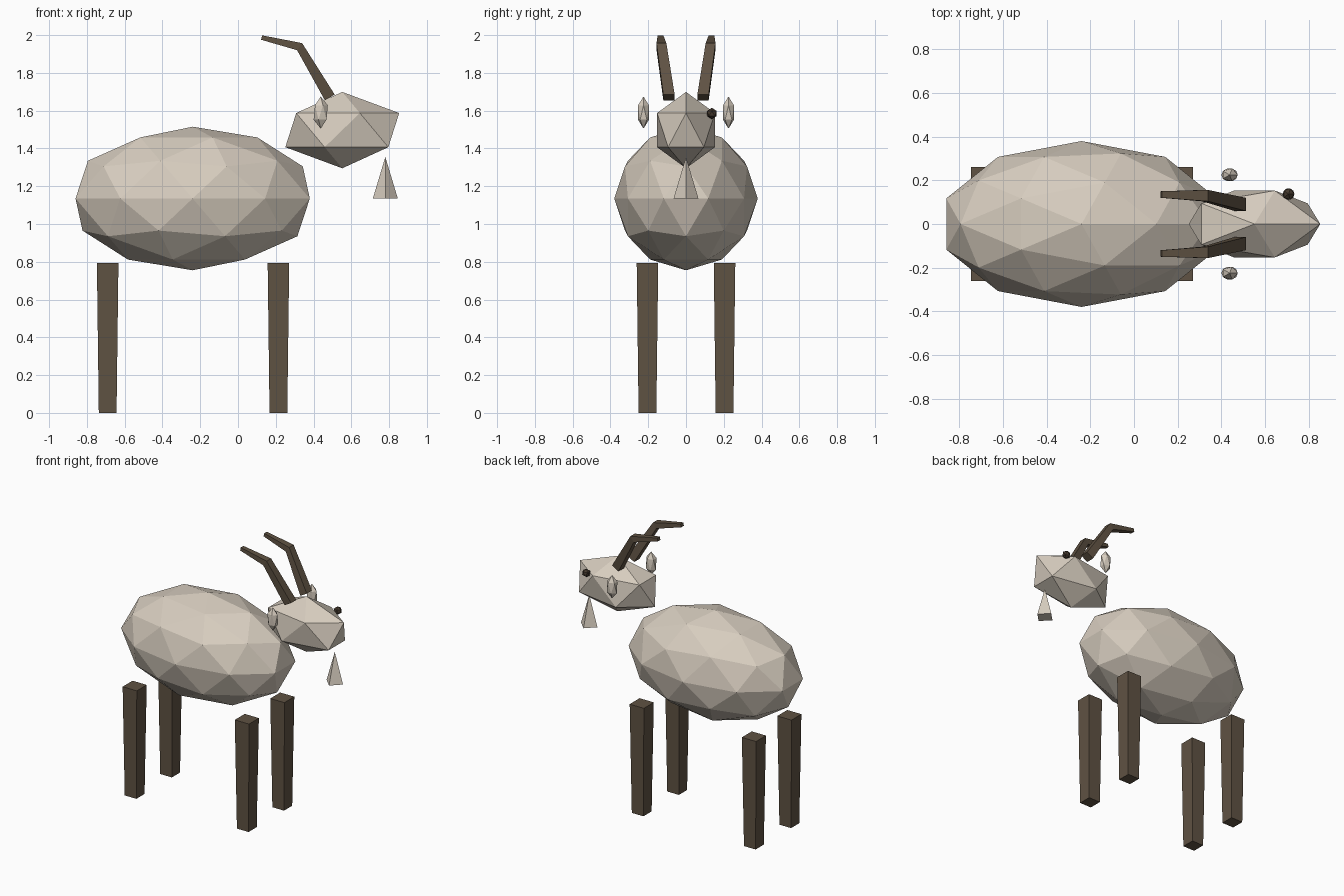
import bpy, bmesh
from mathutils import Matrix, Vector

cube = bpy.data.objects.get("Cube")
if cube:
    bpy.data.objects.remove(cube, do_unlink=True)


def material(name, rgb):
    mat = bpy.data.materials.new(name)
    mat.use_nodes = True
    mat.diffuse_color = (*rgb, 1)
    mat.node_tree.nodes["Principled BSDF"].inputs["Base Color"].default_value = (*rgb, 1)
    return mat


CREAM = material("cream wool", (0.68, 0.61, 0.52))
BROWN = material("dark brown horn", (0.115, 0.085, 0.056))
DARK = material("eye brown", (0.06, 0.042, 0.028))


def add_object(name, bm, mat):
    bmesh.ops.recalc_face_normals(bm, faces=bm.faces)
    mesh = bpy.data.meshes.new(name)
    bm.to_mesh(mesh)
    bm.free()
    mesh.materials.append(mat)
    obj = bpy.data.objects.new(name, mesh)
    bpy.context.collection.objects.link(obj)
    return obj


def ico(name, centre, radii, detail, mat):
    bm = bmesh.new()
    place = Matrix.Translation(centre) @ Matrix.Diagonal((*radii, 1))
    bmesh.ops.create_icosphere(bm, subdivisions=detail, radius=1, matrix=place)
    return add_object(name, bm, mat)


def loft(name, rings, mat):
    """Skin a run of four-cornered rings and cap both ends."""
    bm = bmesh.new()
    loops = [[bm.verts.new(p) for p in ring] for ring in rings]
    for a, b in zip(loops, loops[1:]):
        for i in range(4):
            j = (i + 1) % 4
            bm.faces.new((a[i], a[j], b[j], b[i]))
    bm.faces.new(loops[0])
    bm.faces.new(loops[-1])
    return add_object(name, bm, mat)


def ring(centre, u, v):
    c = Vector(centre)
    return [c + u * a + v * b for a, b in ((-1, -1), (1, -1), (1, 1), (-1, 1))]


# Faceted body and head
ico("body", (-0.24, 0, 1.135), (0.652, 0.38, 0.38), 2, CREAM)
ico("head", (0.552, 0, 1.497), (0.337, 0.18, 0.202), 1, CREAM)

# Single eye
ico("left_eye", (0.708, 0.137, 1.585), (0.03, 0.03, 0.03), 1, DARK)

# Four-sided beard
bm = bmesh.new()
bmesh.ops.create_cone(bm, cap_ends=True, segments=4, radius1=0.066, radius2=0,
                      depth=0.22, matrix=Matrix.Translation((0.78, 0, 1.245)))
add_object("beard", bm, CREAM)

# Paired parts: ears, legs and horns
X, Y = Vector((1, 0, 0)), Vector((0, 1, 0))
for side, s in (("left", 1), ("right", -1)):
    ico(side + "_ear", (0.438, s * 0.225, 1.59), (0.042, 0.034, 0.085), 1, CREAM)

    # Legs taper slightly toward the ground
    for end, x in (("front", 0.214), ("back", -0.69)):
        rings = [ring((x, s * 0.204, z), X * w, Y * w) for z, w in ((0, 0.047), (0.793, 0.057))]
        loft(f"{end}_{side}_leg", rings, BROWN)

    # Horns sweep up, then back: centre, in-plane direction, half sizes
    horn = [((0.486, s * 0.09, 1.67), (0.87, 0, 0.5), 0.03, 0.03),
            ((0.326, s * 0.13, 1.939), (0.58, 0, 0.81), 0.023, 0.026),
            ((0.125, s * 0.135, 1.987), (0.22, 0, 0.97), 0.012, 0.015)]
    rings = [ring(c, Vector(d) * u, Y * v) for c, d, u, v in horn]
    loft(side + "_horn", rings, BROWN)
